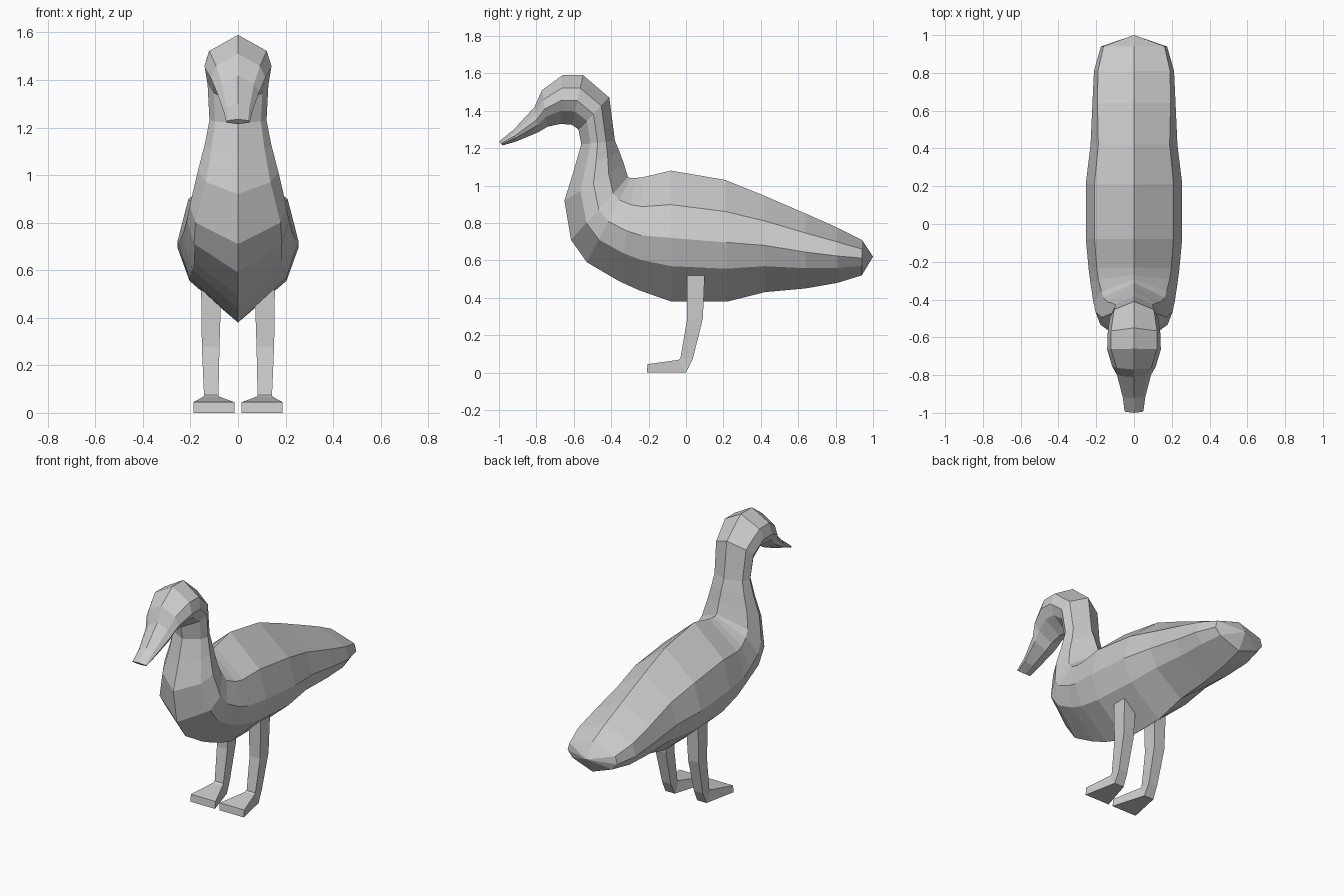
import bpy, bmesh

cube = bpy.data.objects.get("Cube")
if cube:
    bpy.data.objects.remove(cube, do_unlink=True)

grey = bpy.data.materials.new("plain_grey")
grey.use_nodes = True
grey.diffuse_color = (0.6, 0.6, 0.6, 1)
grey.node_tree.nodes["Principled BSDF"].inputs["Base Color"].default_value = (0.6, 0.6, 0.6, 1)


def loft(name, rings, end_point=None):
    """Skin a list of equal point rings; close the start, cap or point the end."""
    bm = bmesh.new()
    loops = [[bm.verts.new(p) for p in ring] for ring in rings]
    n = len(loops[0])
    for a, b in zip(loops, loops[1:]):
        for i in range(n):
            j = (i + 1) % n
            bm.faces.new((a[i], a[j], b[j], b[i]))
    bm.faces.new(loops[0])
    if end_point:
        tip = bm.verts.new(end_point)
        for i in range(n):
            bm.faces.new((loops[-1][i], loops[-1][(i + 1) % n], tip))
    else:
        bm.faces.new(loops[-1])
    bmesh.ops.recalc_face_normals(bm, faces=bm.faces)
    mesh = bpy.data.meshes.new(name)
    bm.to_mesh(mesh)
    bm.free()
    mesh.materials.append(grey)
    obj = bpy.data.objects.new(name, mesh)
    bpy.context.collection.objects.link(obj)
    return obj


def body_ring(ty, tz, by, bz, w, upper=0.82, lower=0.8):
    """Eight-sided section from a top/back point to a bottom/front point."""
    def at(f, x):
        return (x, ty + (by - ty) * f, tz + (bz - tz) * f)
    side = [at(0.26, w * upper), at(0.514, w), at(0.73, w * lower)]
    mirror = [(-x, y, z) for x, y, z in reversed(side)]
    return [at(0, 0)] + side + [at(1, 0)] + mirror


# Sections from bill tip, over the head, down the neck and back to the tail:
# top y, top z, bottom y, bottom z, half width, (upper and lower ratios)
sections = [
    (-1.00, 1.235, -0.98, 1.215, 0.05, 0.85, 0.9),
    (-0.92, 1.30, -0.91, 1.235, 0.06, 0.8, 0.9),
    (-0.81, 1.42, -0.79, 1.285, 0.09, 0.75, 0.85),
    (-0.77, 1.51, -0.74, 1.315, 0.115, 0.8, 0.75),
    (-0.66, 1.59, -0.67, 1.33, 0.142, 0.85, 0.75),
    (-0.55, 1.59, -0.61, 1.325, 0.14, 0.87, 0.75),
    (-0.41, 1.47, -0.575, 1.30, 0.128),
    (-0.38, 1.24, -0.56, 1.22, 0.12),
    (-0.355, 1.18, -0.60, 1.08, 0.14),
    (-0.33, 1.11, -0.65, 0.92, 0.17),
    (-0.31, 1.045, -0.615, 0.71, 0.203, 0.8, 0.88),
    (-0.295, 1.04, -0.53, 0.59, 0.215, 0.8, 0.86),
    (-0.27, 1.04, -0.36, 0.49, 0.23),
    (-0.23, 1.045, -0.25, 0.44, 0.24),
    (-0.08, 1.08, -0.08, 0.38, 0.255),
    (0.21, 1.03, 0.22, 0.38, 0.255),
    (0.42, 0.945, 0.42, 0.43, 0.23),
    (0.64, 0.85, 0.64, 0.45, 0.22, 0.88),
    (0.81, 0.775, 0.81, 0.48, 0.212, 0.9),
    (0.94, 0.71, 0.94, 0.52, 0.175, 0.92),
]
loft("body_neck_and_head", [body_ring(*s) for s in sections], (0, 1.0, 0.62))

# Leg and webbed foot: front y, front z, back y, back z, inner x, outer x
leg_sections = [
    (0.005, 0.52, 0.10, 0.52, 0.07, 0.155),
    (0.005, 0.28, 0.09, 0.29, 0.078, 0.152),
    (-0.03, 0.075, 0.037, 0.075, 0.082, 0.143),
    (-0.042, 0.068, 0.0, 0.0, 0.078, 0.145),
    (-0.205, 0.045, -0.21, 0.0, 0.015, 0.188),
]
for name, s in (("left_leg", 1), ("right_leg", -1)):
    loft(name, [[(s * xi, fy, fz), (s * xo, fy, fz), (s * xo, by, bz), (s * xi, by, bz)]
                for fy, fz, by, bz, xi, xo in leg_sections])
